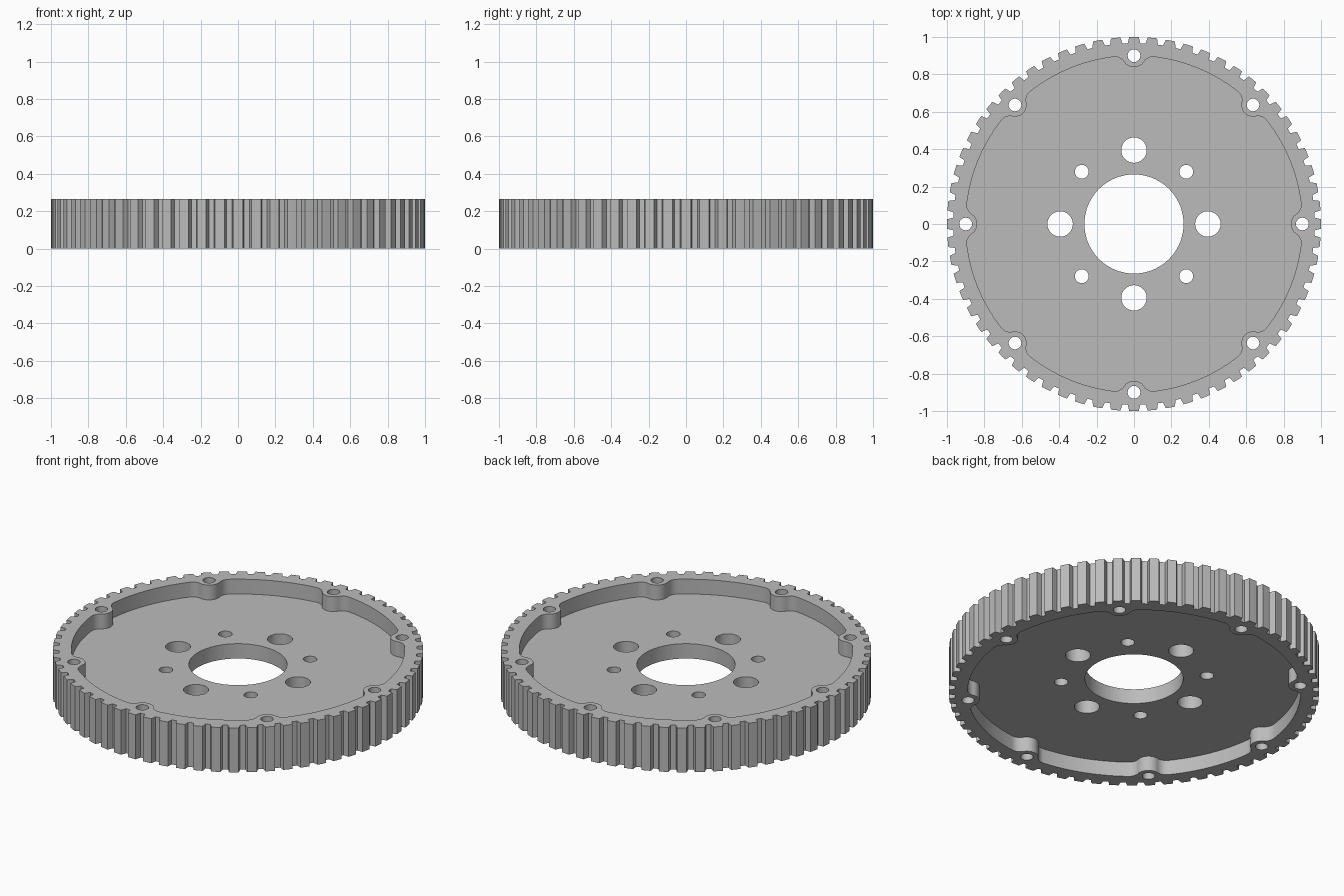
import bpy, bmesh, math
from mathutils import Vector

if "Cube" in bpy.data.objects:
    bpy.data.objects.remove(bpy.data.objects["Cube"])

HEIGHT = 0.265
LOW, HIGH = HEIGHT / 3, HEIGHT * 2 / 3      # faces of the recessed web
TEETH = 64
RECESS_R, BOLT_R = 0.9, 0.9
BOSS_R, FILLET_R = 0.062, 0.06


def polar(r, a, centre=(0, 0)):
    return (centre[0] + r * math.cos(a), centre[1] + r * math.sin(a))


def arc(centre, r, start, end, steps):
    return [polar(r, start + (end - start) * i / steps, centre) for i in range(steps + 1)]


def circle(r, centre=(0, 0), steps=32):
    return arc(centre, r, 0, math.tau, steps)[:-1]


def toothed_outline():
    pts = []
    pitch = math.tau / TEETH
    profile = ((-0.26, 1), (0, 1), (0.26, 1), (0.35, 0.967), (0.65, 0.967))
    for i in range(TEETH):
        pts += [polar(r, (i + f) * pitch) for f, r in profile]
    return pts


def recess_outline():
    # Circle interrupted by eight filleted screw bosses
    d = RECESS_R - FILLET_R
    off = math.acos((BOLT_R**2 + d**2 - (BOSS_R + FILLET_R)**2) / (2 * BOLT_R * d))
    pts = []
    for i in range(8):
        a = i * math.pi / 4
        hole = Vector(polar(BOLT_R, a))
        before, after = Vector(polar(d, a - off)), Vector(polar(d, a + off))

        def heading(v):
            # Direction measured relative to the boss axis
            ang = math.atan2(v.y, v.x) - a
            return (ang + math.pi) % math.tau - math.pi

        h0 = heading(hole - before)
        h1 = heading(hole - after)
        b0 = heading(before - hole) % math.tau
        b1 = heading(after - hole) % math.tau
        pts += arc(before, FILLET_R, a - off, a + h0, 8)
        pts += arc(hole, BOSS_R, a + b0, a + b1, 14)[1:-1]
        pts += arc(after, FILLET_R, a + h1, a + off, 8)
        pts += arc((0, 0), RECESS_R, a + off, a + math.pi / 4 - off, 14)[1:-1]
    return pts


bm = bmesh.new()


def rings(points, levels):
    """Stack copies of a closed outline at several heights."""
    out = []
    for z in levels:
        verts = [bm.verts.new((x, y, z)) for x, y in points]
        edges = [bm.edges.new((verts[i - 1], verts[i])) for i in range(len(verts))]
        out.append((verts, edges))
    return out


def wall(lower, upper):
    a, b = lower[0], upper[0]
    for i in range(len(a)):
        bm.faces.new((a[i - 1], a[i], b[i], b[i - 1]))


def fill(loops, up):
    edges = [e for loop in loops for e in loop[1]]
    bmesh.ops.triangle_fill(bm, edges=edges, use_beauty=True, normal=(0, 0, up))


# Outlines of the rim, recess and holes
outer = rings(toothed_outline(), (0, HEIGHT))
recess = rings(recess_outline(), (0, LOW, HIGH, HEIGHT))
rim_holes = [rings(circle(0.034, polar(BOLT_R, i * math.pi / 4), 24), (0, HEIGHT))
             for i in range(8)]
web_holes = [rings(circle(0.265, steps=96), (LOW, HIGH))]
for i in range(8):
    radius = 0.037 if i % 2 else 0.068
    web_holes.append(rings(circle(radius, polar(0.395, i * math.pi / 4)), (LOW, HIGH)))

# Flat faces of the rim and the web
for side, up in ((0, -1), (1, 1)):
    fill([outer[side], recess[side * 3]] + [h[side] for h in rim_holes], up)
    fill([recess[side + 1]] + [h[side] for h in web_holes], up)

# Upright walls
for low, high in [outer, recess[:2], recess[2:]] + rim_holes + web_holes:
    wall(low, high)

bmesh.ops.recalc_face_normals(bm, faces=bm.faces)
mesh = bpy.data.meshes.new("toothed_wheel")
bm.to_mesh(mesh)
bm.free()
wheel = bpy.data.objects.new("toothed_wheel", mesh)
bpy.context.collection.objects.link(wheel)

# Plain grey metal
mat = bpy.data.materials.new("grey_metal")
mat.use_nodes = True
colour = (0.5, 0.5, 0.5, 1)
mat.diffuse_color = colour
mat.node_tree.nodes["Principled BSDF"].inputs["Base Color"].default_value = colour
mesh.materials.append(mat)

bpy.ops.object.select_all(action="DESELECT")
wheel.select_set(True)
bpy.context.view_layer.objects.active = wheel
bpy.ops.object.shade_smooth_by_angle(angle=math.radians(25))
